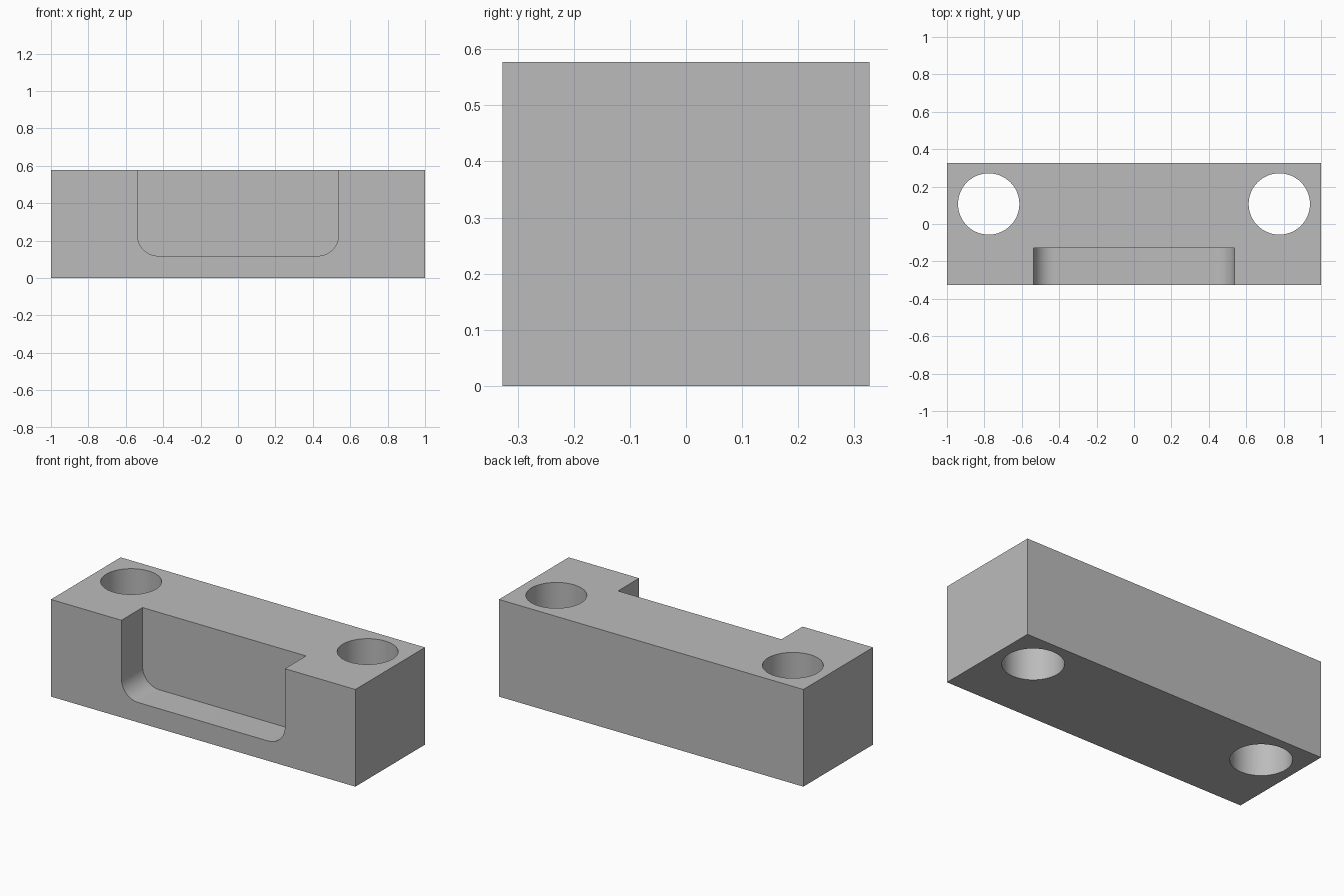
import bpy, bmesh, math

W, D, H = 1.0, 0.327, 0.577                 # half width, half depth, height
POCKET_X, POCKET_Y, POCKET_Z, RADIUS = 0.537, -0.129, 0.118, 0.11
HOLE_X, HOLE_Y, HOLE_R = 0.777, 0.107, 0.164

default = bpy.data.objects.get("Cube")
if default:
    bpy.data.objects.remove(default, do_unlink=True)

grey = bpy.data.materials.new("plain grey")
grey.use_nodes = True
colour = (0.5, 0.5, 0.5, 1)
grey.diffuse_color = colour
grey.node_tree.nodes["Principled BSDF"].inputs["Base Color"].default_value = colour


def prism(name, outline, offset):
    """Extrude a closed outline of 3D points along an offset."""
    bm = bmesh.new()
    face = bm.faces.new([bm.verts.new(p) for p in outline])
    extruded = bmesh.ops.extrude_face_region(bm, geom=[face])["geom"]
    verts = [v for v in extruded if isinstance(v, bmesh.types.BMVert)]
    bmesh.ops.translate(bm, verts=verts, vec=offset)
    bmesh.ops.recalc_face_normals(bm, faces=bm.faces)
    mesh = bpy.data.meshes.new(name)
    bm.to_mesh(mesh)
    bm.free()
    mesh.materials.append(grey)
    obj = bpy.data.objects.new(name, mesh)
    bpy.context.collection.objects.link(obj)
    return obj


def arc(cx, cy, r, start, end, steps):
    angles = [math.radians(start + (end - start) * i / steps) for i in range(steps + 1)]
    return [(cx + r * math.cos(a), cy + r * math.sin(a)) for a in angles]


# Solid block
block = prism("mounting_block", [(-W, -D, 0), (W, -D, 0), (W, D, 0), (-W, D, 0)], (0, 0, H))

# Front pocket with rounded lower corners, open at the front and top
cx, cz, top = POCKET_X - RADIUS, POCKET_Z + RADIUS, H + 0.1
profile = [(POCKET_X, top), (-POCKET_X, top)]
profile += arc(-cx, cz, RADIUS, 180, 270, 16) + arc(cx, cz, RADIUS, 270, 360, 16)
cutters = [prism("pocket_cutter", [(x, POCKET_Y, z) for x, z in profile], (0, -D, 0))]

# Two vertical through holes
for side, name in ((-1, "right"), (1, "left")):
    circle = arc(side * HOLE_X, HOLE_Y, HOLE_R, 0, 360, 64)[:-1]
    cutters.append(prism(name + "_hole_cutter", [(x, y, -0.1) for x, y in circle], (0, 0, H + 0.2)))

bpy.ops.object.select_all(action="DESELECT")
block.select_set(True)
bpy.context.view_layer.objects.active = block
for cutter in cutters:
    cutter.hide_render = True
    mod = block.modifiers.new(cutter.name, "BOOLEAN")
    mod.operation = "DIFFERENCE"
    mod.solver = "EXACT"
    mod.object = cutter
    bpy.ops.object.modifier_apply(modifier=mod.name)
    bpy.data.objects.remove(cutter, do_unlink=True)

bpy.ops.object.shade_smooth_by_angle(angle=math.radians(30))
